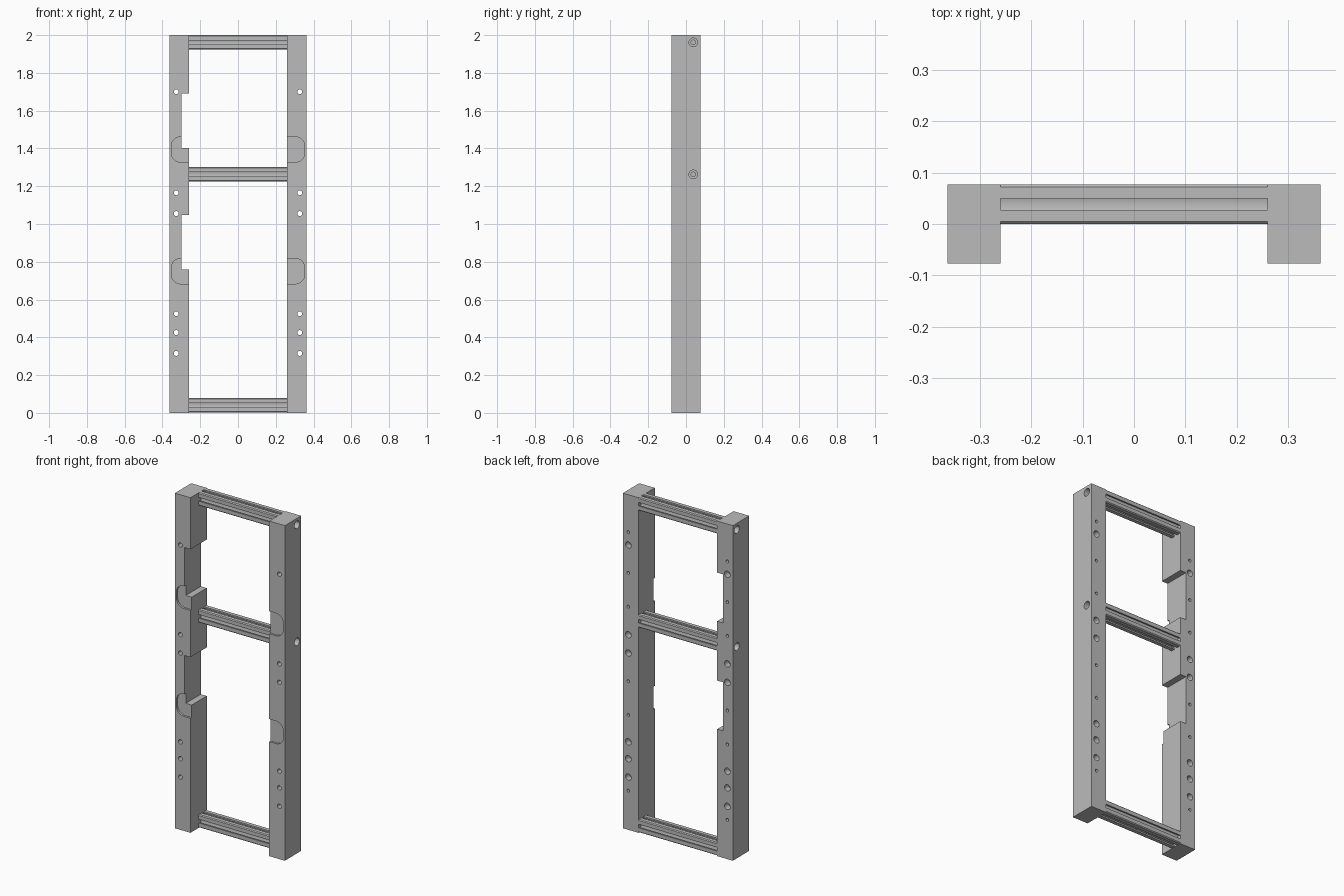
import bpy, bmesh, math

cube = bpy.data.objects.get("Cube")
if cube:
    bpy.data.objects.remove(cube)

# Overall sizes
OUT, INN, DEPTH, TOP = 0.363, 0.26, 0.077, 2.0
RAIL = 0.077                       # square rail section
RAIL_Y = DEPTH - RAIL / 2
RAIL_Z = {"bottom": RAIL / 2 + 0.002, "middle": 1.263, "top": TOP - RAIL / 2}
HOLE_X = 0.327

grey = bpy.data.materials.new("plain grey")
grey.use_nodes = True
grey.diffuse_color = (0.5, 0.5, 0.5, 1)
grey.node_tree.nodes["Principled BSDF"].inputs["Base Color"].default_value = grey.diffuse_color


def circle(u, v, r, n=24):
    return [(u + r * math.cos(2 * math.pi * i / n), v + r * math.sin(2 * math.pi * i / n))
            for i in range(n)]


def rect(u0, u1, v0, v1):
    return [(u0, v0), (u1, v0), (u1, v1), (u0, v1)]


def prism(bm, points, axis, a, b):
    """Extrude (x, z) points along y, or (y, z) points along x."""
    def place(p, d):
        return (p[0], d, p[1]) if axis == "y" else (d, p[0], p[1])
    lo = [bm.verts.new(place(p, a)) for p in points]
    hi = [bm.verts.new(place(p, b)) for p in points]
    bm.faces.new(lo)
    bm.faces.new(hi)
    for i in range(len(lo)):
        j = (i + 1) % len(lo)
        bm.faces.new((lo[i], lo[j], hi[j], hi[i]))


def finish(bm, name):
    bmesh.ops.recalc_face_normals(bm, faces=bm.faces)
    mesh = bpy.data.meshes.new(name)
    bm.to_mesh(mesh)
    bm.free()
    ob = bpy.data.objects.new(name, mesh)
    bpy.context.collection.objects.link(ob)
    return ob


def activate(ob):
    bpy.ops.object.select_all(action="DESELECT")
    ob.select_set(True)
    bpy.context.view_layer.objects.active = ob


def cut(ob, cutter):
    mod = ob.modifiers.new("cut", "BOOLEAN")
    mod.operation, mod.solver, mod.object = "DIFFERENCE", "EXACT", cutter
    activate(ob)
    bpy.ops.object.modifier_apply(modifier=mod.name)
    bpy.data.objects.remove(cutter)


def pocket(s, z0, z1, r=0.05, edge=0.353):
    """Latch recess, open at the inner edge and rounded at the outer one."""
    pts = [(s * 0.24, z0)]
    for zc, start in ((z0 + r, -90), (z1 - r, 0)):
        for i in range(9):
            t = math.radians(start + 90 * i / 8)
            pts.append((s * (edge - r + r * math.cos(t)), zc + r * math.sin(t)))
    return pts + [(s * 0.24, z1)]


def make_post(name, s, notched):
    bm = bmesh.new()
    prism(bm, rect(s * INN, s * OUT, 0, TOP), "y", -DEPTH, DEPTH)
    post = finish(bm, name)

    # Counterbores and latch recesses
    wide = bmesh.new()
    bolts = (1.70, 1.165, 1.055, 0.525, 0.425, 0.315)
    for z in bolts:
        prism(wide, circle(s * HOLE_X, z, 0.019), "y", 0.04, 0.1)
    for z0 in (1.327, 0.683):
        prism(wide, pocket(s, z0, z0 + 0.135), "y", -0.1, -DEPTH + 0.012)
    for key in ("middle", "top"):
        prism(wide, circle(RAIL_Y, RAIL_Z[key], 0.023), "x", s * 0.32, s * 0.4)
    cut(post, finish(wide, "wide_cutter"))

    # Through holes, blind pilot holes and inner notches
    narrow = bmesh.new()
    for z in bolts:
        prism(narrow, circle(s * HOLE_X, z, 0.013), "y", -0.1, 0.1)
    for z in (1.777, 1.534, 1.332, 0.887, 0.685, 0.234):
        prism(narrow, circle(s * HOLE_X, z, 0.009), "y", 0.03, 0.1)
    for key in ("middle", "top"):
        prism(narrow, circle(RAIL_Y, RAIL_Z[key], 0.012), "x", s * 0.2, s * 0.4)
    if notched:
        for z0, z1 in ((1.402, 1.692), (0.758, 1.048)):
            prism(narrow, rect(s * 0.2, s * 0.299, z0, z1), "y", -0.1, 0.1)
    cut(post, finish(narrow, "narrow_cutter"))
    return post


def make_rail(name, z):
    """Slotted square rail with a centre bore."""
    h, lip, mouth, inner, floor = RAIL / 2, 0.009, 0.011, 0.021, 0.016
    c = 0.005
    side = [(h, -h + c), (h, -mouth), (h - lip, -mouth), (h - lip, -inner),
            (floor + 0.005, -inner), (floor, -mouth)]
    side += [(u, -v) for u, v in reversed(side)]
    outline = []
    for turn in range(4):
        outline += side
        side = [(-v, u) for u, v in side]
    curve = bpy.data.curves.new(name, "CURVE")
    curve.dimensions, curve.fill_mode, curve.extrude = "2D", "BOTH", INN
    for pts in (outline, circle(0, 0, 0.012)):
        spline = curve.splines.new("POLY")
        spline.points.add(len(pts) - 1)
        for p, (u, v) in zip(spline.points, pts):
            p.co = (u, v, 0, 1)
        spline.use_cyclic_u = True
    rail = bpy.data.objects.new(name, curve)
    bpy.context.collection.objects.link(rail)
    rail.location = (0, RAIL_Y, z)
    rail.rotation_euler = (0, math.pi / 2, 0)
    activate(rail)
    bpy.ops.object.convert(target="MESH")
    return bpy.context.object


parts = [make_post("right_post", -1, True), make_post("left_post", 1, False)]
parts += [make_rail(key + "_rail", z) for key, z in RAIL_Z.items()]

for ob in parts:
    ob.data.materials.clear()
    ob.data.materials.append(grey)
    activate(ob)
    bpy.ops.object.shade_smooth_by_angle(angle=math.radians(30))
